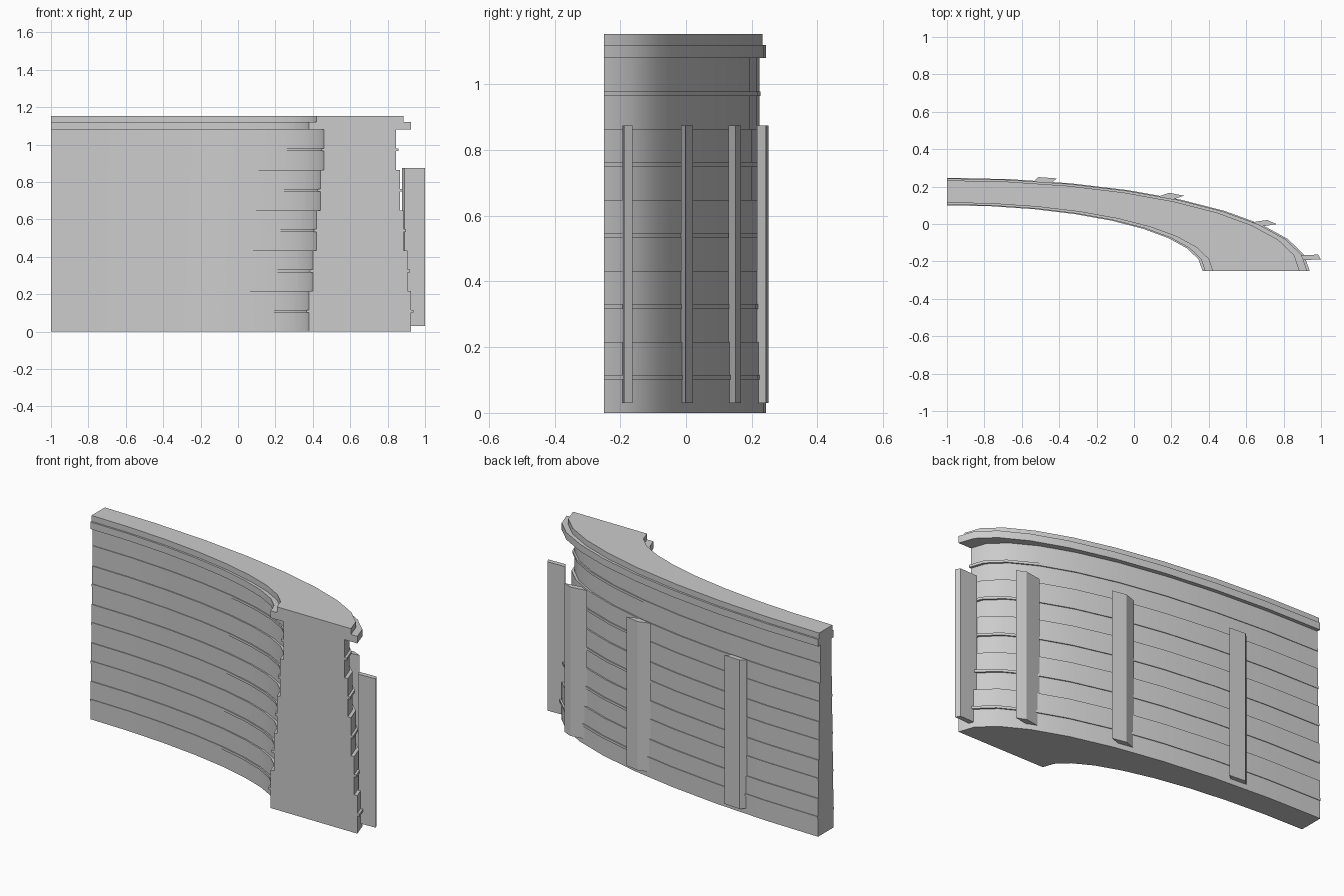
import bpy
import bmesh
import math

if "Cube" in bpy.data.objects:
    bpy.data.objects.remove(bpy.data.objects["Cube"], do_unlink=True)

STRETCH = 3.9            # the plan is a quarter circle stretched along x
CENTRE_X, CENTRE_Y = -1.0, -0.25
SEGMENTS = 9
COURSES = 5
COURSE_HEIGHT = 0.216

stone = bpy.data.materials.new("grey_stone")
stone.use_nodes = True
stone.diffuse_color = (0.6, 0.6, 0.6, 1)
stone.node_tree.nodes["Principled BSDF"].inputs["Base Color"].default_value = (0.6, 0.6, 0.6, 1)


def plan_point(radial, tangent, angle, z):
    """Place a point given along the radius and tangent at an angle."""
    x = radial * math.cos(angle) - tangent * math.sin(angle)
    y = radial * math.sin(angle) + tangent * math.cos(angle)
    return (CENTRE_X + STRETCH * x, CENTRE_Y + y, z)


def finish(bm, name):
    bmesh.ops.recalc_face_normals(bm, faces=bm.faces[:])
    mesh = bpy.data.meshes.new(name)
    bm.to_mesh(mesh)
    bm.free()
    mesh.materials.append(stone)
    obj = bpy.data.objects.new(name, mesh)
    bpy.context.collection.objects.link(obj)
    return obj


def loft(rings, name):
    """Join matching closed rings and cap both ends."""
    bm = bmesh.new()
    rows = [[bm.verts.new(p) for p in ring] for ring in rings]
    count = len(rows[0])
    for a, b in zip(rows, rows[1:]):
        for i in range(count):
            j = (i + 1) % count
            bm.faces.new((a[i], a[j], b[j], b[i]))
    bm.faces.new(rows[0])
    bm.faces.new(rows[-1])
    return finish(bm, name)


def wall_side(base, inward):
    """Stepped courses, each with a thin band, then the top rim."""
    step, band = 0.02 / STRETCH, 0.014 / STRETCH
    points = []
    for k in range(COURSES):
        low = k * COURSE_HEIGHT
        mid = low + COURSE_HEIGHT / 2
        r = base + inward * step * k
        out = r - inward * band
        points += [(r, low), (r, mid - 0.007), (out, mid - 0.007),
                   (out, mid + 0.007), (r, mid + 0.007), (r, low + COURSE_HEIGHT)]
    lip = base + inward * 2 * step
    return points + [(base, 1.08), (base, 1.12), (lip, 1.12), (lip, 1.153)]


# Curved wall swept through the quarter ellipse
profile = wall_side(1.925 / STRETCH, -1) + wall_side(1.38 / STRETCH, 1)[::-1]
angles = [math.radians(90 * i / SEGMENTS) for i in range(SEGMENTS + 1)]
wall = loft([[plan_point(r, 0, a, z) for r, z in profile] for a in angles], "curved_wall")
bpy.ops.object.select_all(action="DESELECT")
wall.select_set(True)
bpy.context.view_layer.objects.active = wall
bpy.ops.object.shade_smooth_by_angle(angle=math.radians(32))

# Upright buttress strips on the outer face
section = [(0.488, -0.013), (0.516, -0.013), (0.516, 0.013), (0.488, 0.013)]
for n in range(4):
    angle = math.radians(8.2 + 22.1 * n)
    loft([[plan_point(r, t, angle, z) for r, t in section] for z in (0.03, 0.875)],
         f"buttress_{n + 1}")
